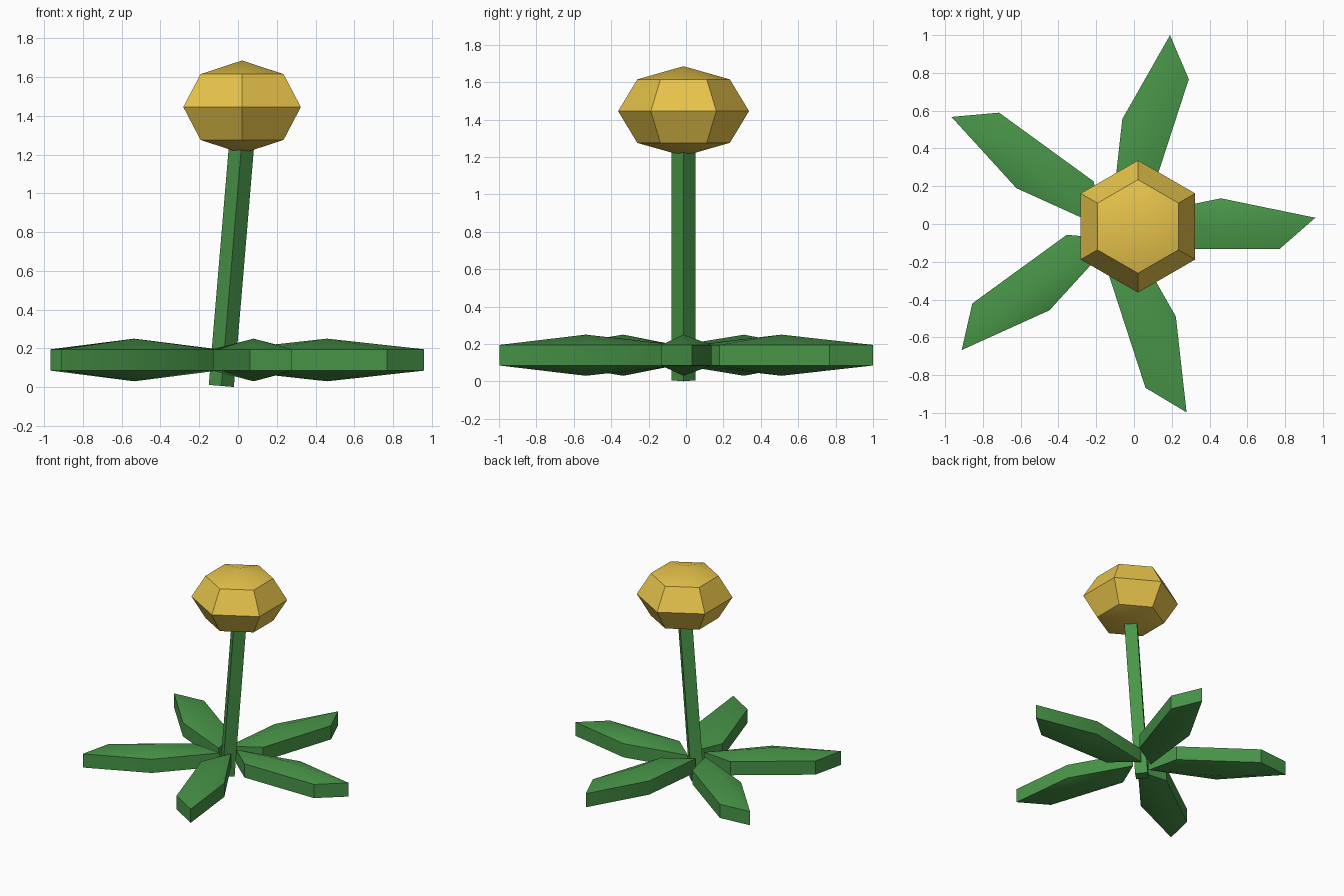
import bpy, bmesh
from math import sin, cos, pi, radians
from mathutils import Matrix, Vector

if "Cube" in bpy.data.objects:
    bpy.data.objects.remove(bpy.data.objects["Cube"])


def material(name, rgb):
    m = bpy.data.materials.new(name)
    m.diffuse_color = (*rgb, 1)
    m.use_nodes = True
    m.node_tree.nodes["Principled BSDF"].inputs["Base Color"].default_value = m.diffuse_color
    return m


green = material("leaf green", (0.065, 0.30, 0.065))
yellow = material("flower yellow", (0.80, 0.55, 0.07))


def finish(name, bm, matrix, mat):
    bmesh.ops.recalc_face_normals(bm, faces=bm.faces)
    me = bpy.data.meshes.new(name)
    bm.to_mesh(me)
    bm.free()
    me.transform(matrix)
    me.materials.append(mat)
    ob = bpy.data.objects.new(name, me)
    bpy.context.collection.objects.link(ob)
    bpy.ops.object.select_all(action='DESELECT')
    ob.select_set(True)
    bpy.context.view_layer.objects.active = ob
    bpy.ops.object.shade_smooth_by_angle(angle=radians(30))
    return ob


def ball(name, sides, rings, scale, place, mat):
    """Low-poly sphere whose first corner points along +y."""
    bm = bmesh.new()
    top, bottom = bm.verts.new((0, 0, 1)), bm.verts.new((0, 0, -1))
    loops = []
    for j in range(1, rings):
        t = pi * j / rings
        loops.append([bm.verts.new((sin(t) * cos(pi / 2 + 2 * pi * i / sides),
                                    sin(t) * sin(pi / 2 + 2 * pi * i / sides), cos(t)))
                      for i in range(sides)])
    for i in range(sides):
        k = (i + 1) % sides
        bm.faces.new((top, loops[0][i], loops[0][k]))
        bm.faces.new((bottom, loops[-1][k], loops[-1][i]))
        for a, b in zip(loops, loops[1:]):
            bm.faces.new((a[i], b[i], b[k], a[k]))
    return finish(name, bm, place @ Matrix.Diagonal((*scale, 1)), mat)


# Flower head: six-sided squashed ball
ball("flower_head", 6, 4, (0.35, 0.35, 0.24),
     Matrix.Translation((0.021, -0.013, 1.445)), yellow)

# Stem: leaning four-sided rod
bm = bmesh.new()
corners = [Vector((0.065 * cos(i * pi / 2), 0.065 * sin(i * pi / 2), 0)) for i in range(4)]
base = bm.faces.new([bm.verts.new(c) for c in corners])
out = bmesh.ops.extrude_face_region(bm, geom=[base])
bmesh.ops.translate(bm, vec=(0, 0, 1.4),
                    verts=[g for g in out["geom"] if isinstance(g, bmesh.types.BMVert)])
finish("stem", bm, Matrix.Translation((-0.086, -0.013, 0.006))
       @ Matrix.Rotation(radians(4.8), 4, 'Y'), green)

# Leaves: five stretched five-sided balls around the stem
for i in range(5):
    place = (Matrix.Translation((-0.09, -0.013, 0.14))
             @ Matrix.Rotation(i * 2 * pi / 5, 4, 'Z')
             @ Matrix.Translation((0.55, 0, 0)))
    ball(f"leaf_{i + 1}", 5, 3, (0.607, 0.172, 0.11), place, green)
